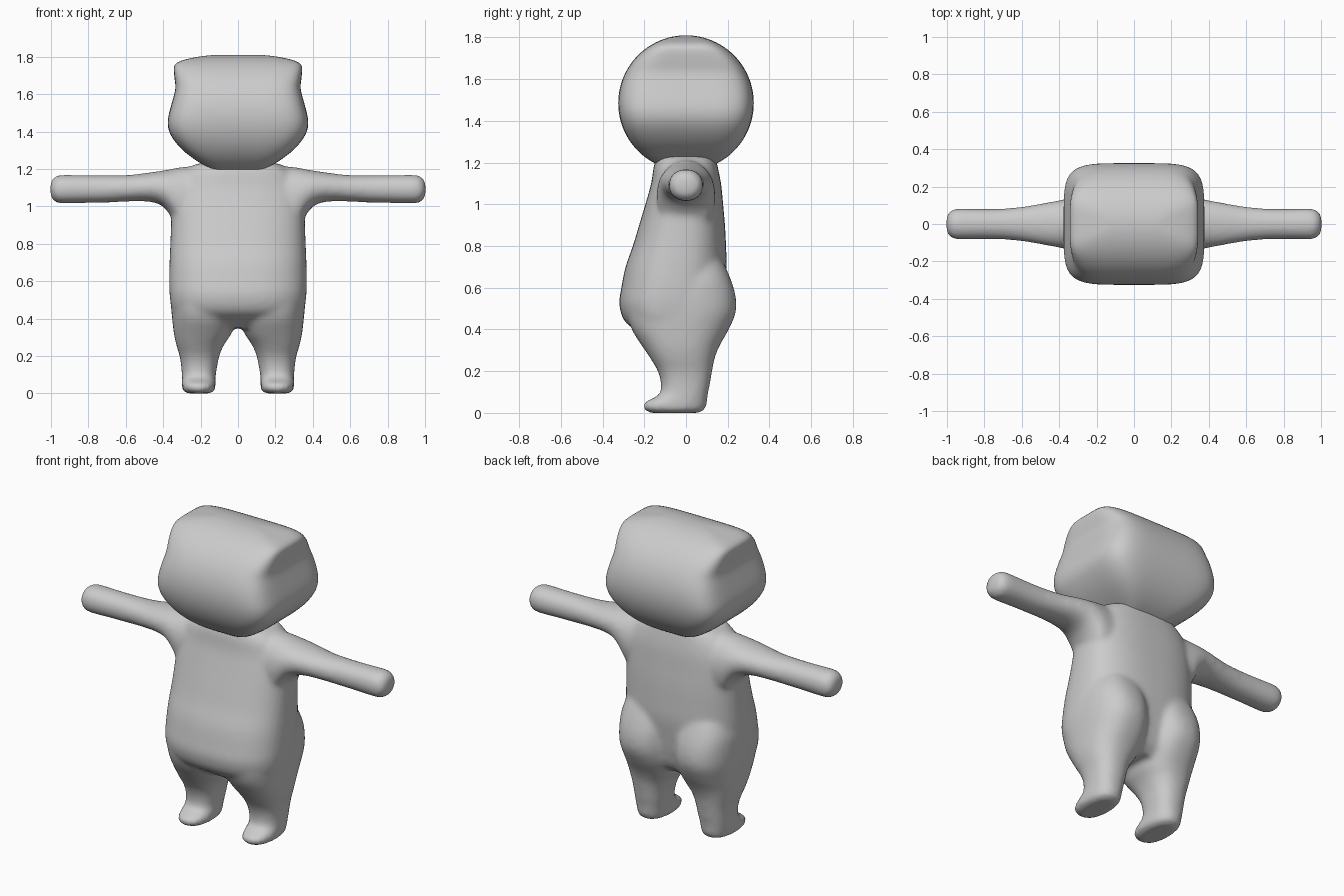
import bpy, bmesh, math

grey = bpy.data.materials.new("plain grey")
grey.diffuse_color = (0.6, 0.6, 0.6, 1)


def smooth_rows(rows, steps=4):
    """Run a spline through the section rows."""
    out = []
    for i in range(len(rows) - 1):
        p0, p1, p2, p3 = (rows[max(i - 1, 0)], rows[i], rows[i + 1],
                          rows[min(i + 2, len(rows) - 1)])
        for s in range(steps):
            t = s / steps
            out.append([0.5 * (2 * b + (c - a) * t + (2 * a - 5 * b + 4 * c - d) * t * t
                               + (3 * b - a - 3 * c + d) * t ** 3)
                        for a, b, c, d in zip(p0, p1, p2, p3)])
    return out + [list(rows[-1])]


def loft(bm, rows, power, place, count=48):
    """Skin rounded-box sections: (station, a_min, a_max, b_min, b_max)."""
    rings = []
    for st, a0, a1, b0, b1 in rows:
        ring = []
        for k in range(count):
            t = 2 * math.pi * (k + 0.5) / count
            c, s = math.cos(t), math.sin(t)
            u = math.copysign(abs(c) ** (2 / power), c)
            v = math.copysign(abs(s) ** (2 / power), s)
            ring.append(bm.verts.new(place(st, (a0 + a1) / 2 + u * (a1 - a0) / 2,
                                           (b0 + b1) / 2 + v * (b1 - b0) / 2)))
        rings.append(ring)
    faces = [bm.faces.new(rings[0]), bm.faces.new(rings[-1])]
    for r, q in zip(rings, rings[1:]):
        for k in range(count):
            j = (k + 1) % count
            faces.append(bm.faces.new((r[k], r[j], q[j], q[k])))
    bmesh.ops.recalc_face_normals(bm, faces=faces)


def make(name, bm):
    me = bpy.data.meshes.new(name)
    bm.to_mesh(me)
    bm.free()
    me.materials.append(grey)
    me.shade_smooth()
    ob = bpy.data.objects.new(name, me)
    bpy.context.collection.objects.link(ob)
    return ob


# Torso: z, half width, front y, back y
torso = [(0.35, 0.24, -0.17, 0.10), (0.39, 0.30, -0.23, 0.14), (0.44, 0.35, -0.295, 0.16),
         (0.52, 0.365, -0.32, 0.175), (0.60, 0.368, -0.31, 0.185), (0.70, 0.366, -0.29, 0.195),
         (0.80, 0.362, -0.255, 0.192), (0.90, 0.358, -0.225, 0.187), (1.00, 0.355, -0.195, 0.178),
         (1.10, 0.335, -0.167, 0.168), (1.18, 0.29, -0.155, 0.152), (1.23, 0.22, -0.14, 0.14)]
# Leg with buttock and foot: z, inner x, outer x, front y, back y
leg = [(0.0, 0.15, 0.27, -0.17, 0.06), (0.015, 0.125, 0.295, -0.20, 0.09),
       (0.045, 0.12, 0.30, -0.205, 0.10), (0.065, 0.12, 0.30, -0.17, 0.102),
       (0.09, 0.12, 0.30, -0.127, 0.105), (0.14, 0.112, 0.303, -0.12, 0.115),
       (0.20, 0.10, 0.312, -0.135, 0.125), (0.26, 0.075, 0.33, -0.17, 0.137),
       (0.32, 0.035, 0.343, -0.21, 0.16), (0.40, 0.01, 0.352, -0.26, 0.205),
       (0.48, 0.01, 0.36, -0.28, 0.238), (0.56, 0.01, 0.362, -0.27, 0.238),
       (0.64, 0.015, 0.355, -0.2, 0.215), (0.72, 0.03, 0.33, -0.15, 0.18)]
# Arm: x, bottom z, top z, half depth
arm = [(0.10, 0.80, 1.225, 0.13), (0.30, 0.86, 1.21, 0.14), (0.36, 0.95, 1.198, 0.135),
       (0.41, 1.005, 1.19, 0.125), (0.48, 1.025, 1.18, 0.112), (0.58, 1.026, 1.168, 0.095),
       (0.68, 1.021, 1.166, 0.084), (0.80, 1.018, 1.166, 0.081), (0.94, 1.015, 1.168, 0.083),
       (0.975, 1.023, 1.16, 0.074), (0.995, 1.04, 1.143, 0.055), (1.003, 1.065, 1.118, 0.028)]

# Body: torso, legs and arms fused into one soft skin
bm = bmesh.new()
loft(bm, smooth_rows([(z, -w, w, f, b) for z, w, f, b in torso]), 2.6,
     lambda s, a, b: (a, b, s))
for side in (-1, 1):
    loft(bm, smooth_rows(leg), 2.4, lambda s, a, b: (side * a, b, s))
    loft(bm, smooth_rows([(x, lo, hi, -d, d) for x, lo, hi, d in arm]), 2.1,
         lambda s, a, b: (side * s, b, a))
body = make("body", bm)
remesh = body.modifiers.new("fuse", 'REMESH')
remesh.mode = 'VOXEL'
remesh.voxel_size = 0.014
remesh.use_smooth_shade = True
soften = body.modifiers.new("soften", 'SMOOTH')
soften.factor = 0.5
soften.iterations = 10

# Head: round from the side, boxy from the front; z against half width
outline = [(1.15, 0.08), (1.20, 0.15), (1.23, 0.20), (1.26, 0.245), (1.30, 0.295),
           (1.35, 0.34), (1.40, 0.368), (1.45, 0.376), (1.50, 0.368), (1.56, 0.352),
           (1.63, 0.335), (1.69, 0.340), (1.735, 0.343), (1.76, 0.335), (1.78, 0.30),
           (1.80, 0.21), (1.812, 0.10)]
curve = smooth_rows(outline)


def half_width(z):
    for (z0, w0), (z1, w1) in zip(curve, curve[1:]):
        if z <= z1:
            return w0 + (w1 - w0) * (z - z0) / (z1 - z0)
    return curve[-1][1]


bm = bmesh.new()
rows = []
for i in range(1, 48):
    t = math.pi * i / 48
    z, d = 1.485 - 0.325 * math.cos(t), 0.325 * math.sin(t)
    rows.append((z, -half_width(z), half_width(z), -d, d))
loft(bm, rows, 5.0, lambda s, a, b: (a, b, s), 72)
make("head", bm)
